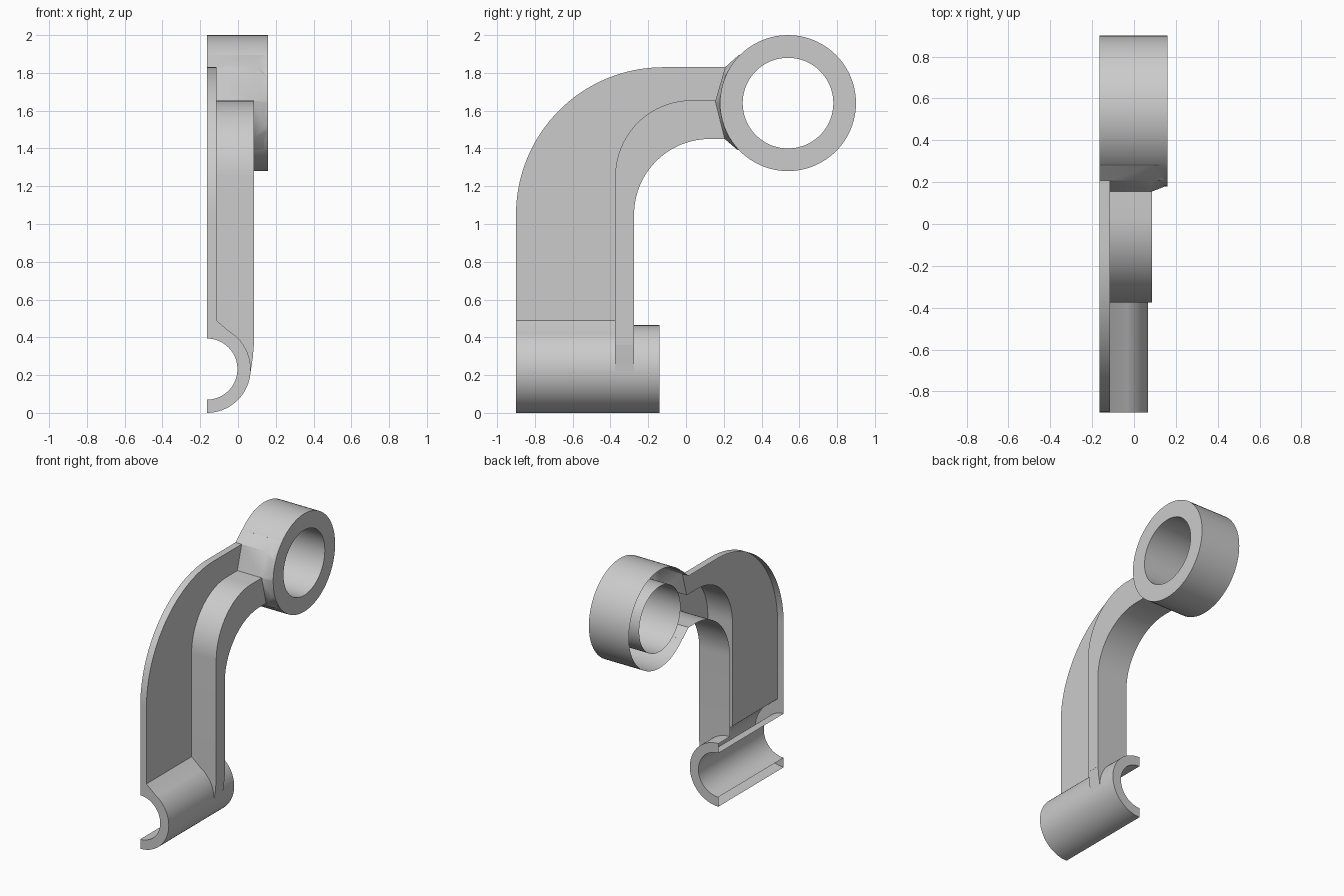
import bpy, bmesh, math
from mathutils import Vector

if "Cube" in bpy.data.objects:
    bpy.data.objects.remove(bpy.data.objects["Cube"])

CUT = -0.165          # open mirror plane of the half bracket
BACK = -0.22          # solids start a little behind the plane

grey = bpy.data.materials.new("light_grey")
grey.diffuse_color = (0.6, 0.6, 0.6, 1)
grey.use_nodes = True
grey.node_tree.nodes["Principled BSDF"].inputs["Base Color"].default_value = grey.diffuse_color


def loft(name, rings):
    """Closed solid through matching point rings."""
    bm = bmesh.new()
    vs = [[bm.verts.new(p) for p in r] for r in rings]
    n = len(rings[0])
    bm.faces.new(vs[0])
    bm.faces.new(vs[-1])
    for a, b in zip(vs, vs[1:]):
        for i in range(n):
            j = (i + 1) % n
            bm.faces.new((a[i], a[j], b[j], b[i]))
    bmesh.ops.recalc_face_normals(bm, faces=bm.faces)
    me = bpy.data.meshes.new(name)
    bm.to_mesh(me)
    bm.free()
    me.materials.append(grey)
    ob = bpy.data.objects.new(name, me)
    bpy.context.collection.objects.link(ob)
    return ob


def along_x(name, yz, x0, x1):
    return loft(name, [[(x, y, z) for y, z in yz] for x in (x0, x1)])


def along_y(name, xz, y0, y1):
    return loft(name, [[(x, y, z) for x, z in xz] for y in (y0, y1)])


def arc(cu, cv, r, a0=0, a1=360, n=72):
    full = a1 - a0 == 360
    return [(cu + r * math.cos(t), cv + r * math.sin(t))
            for t in (math.radians(a0 + (a1 - a0) * i / n)
                      for i in range(n if full else n + 1))]


# curved web and rib share the inner bend
inner_bend = [(0.27, 1.45)] + arc(0.125, 1.05, 0.40, 90, 180, 20)
web = along_x("bracket", [(-0.90, 0.42)] + arc(-0.12, 1.05, 0.78, 180, 90, 32)
              + [(0.27, 1.83)] + inner_bend + [(-0.275, 0.42)], BACK, -0.115)
rib = along_x("rib", [(-0.375, 0.36)] + arc(0.03, 1.25, 0.405, 180, 90, 20)
              + [(0.27, 1.655)] + inner_bend + [(-0.275, 0.36)], BACK, 0.085)

# lower half pipe and its blends into web and rib
pipe = along_y("pipe", arc(CUT, 0.232, 0.232), -0.90, -0.14)
web_foot = along_y("web_foot", [(BACK, 0.49), (-0.115, 0.49), (-0.005, 0.397),
                                (-0.02, 0.38), (BACK, 0.38)], -0.90, -0.30)
rib_foot = along_y("rib_foot", [(BACK, 0.50), (0.085, 0.50), (0.085, 0.37),
                                (0.078, 0.29), (0.064, 0.20), (BACK, 0.20)],
                   -0.375, -0.275)

# upper ring eye with a neck that fades into it
eye = along_x("eye", arc(0.54, 1.64, 0.36), BACK, 0.16)
neck_out = [(0.28, 1.895), (0.207, 1.83), (0.155, 1.65), (0.205, 1.45), (0.275, 1.39)]
neck_in = arc(0.54, 1.64, 0.358, 135, 223, 4)
tail = [(0.40, 1.45), (0.40, 1.83)]
neck = loft("neck", [[(x, y, z) for y, z in p + tail]
                     for x, p in ((BACK, neck_out), (0.085, neck_out), (0.155, neck_in))])

# bores
eye_bore = along_x("eye_bore", arc(0.54, 1.64, 0.24), -0.4, 0.4)
pipe_bore = along_y("pipe_bore", arc(CUT, 0.232, 0.162), -1.2, 0.1)

steps = [(o, 'UNION') for o in (rib, pipe, web_foot, rib_foot, eye, neck)]
steps += [(o, 'DIFFERENCE') for o in (eye_bore, pipe_bore)]
for tool, op in steps:
    m = web.modifiers.new(tool.name, 'BOOLEAN')
    m.operation, m.object, m.solver = op, tool, 'EXACT'
bpy.context.view_layer.update()
result = bpy.data.meshes.new_from_object(web.evaluated_get(bpy.context.evaluated_depsgraph_get()))
web.modifiers.clear()
web.data = result
for tool, op in steps:
    bpy.data.objects.remove(tool)

# trim to the open half
bm = bmesh.new()
bm.from_mesh(web.data)
bmesh.ops.bisect_plane(bm, geom=bm.verts[:] + bm.edges[:] + bm.faces[:],
                       plane_co=Vector((CUT, 0, 0)), plane_no=Vector((1, 0, 0)),
                       clear_inner=True)
bmesh.ops.remove_doubles(bm, verts=bm.verts, dist=0.0005)
bm.to_mesh(web.data)
bm.free()

bpy.context.view_layer.objects.active = web
web.select_set(True)
bpy.ops.object.shade_smooth_by_angle(angle=math.radians(30))
